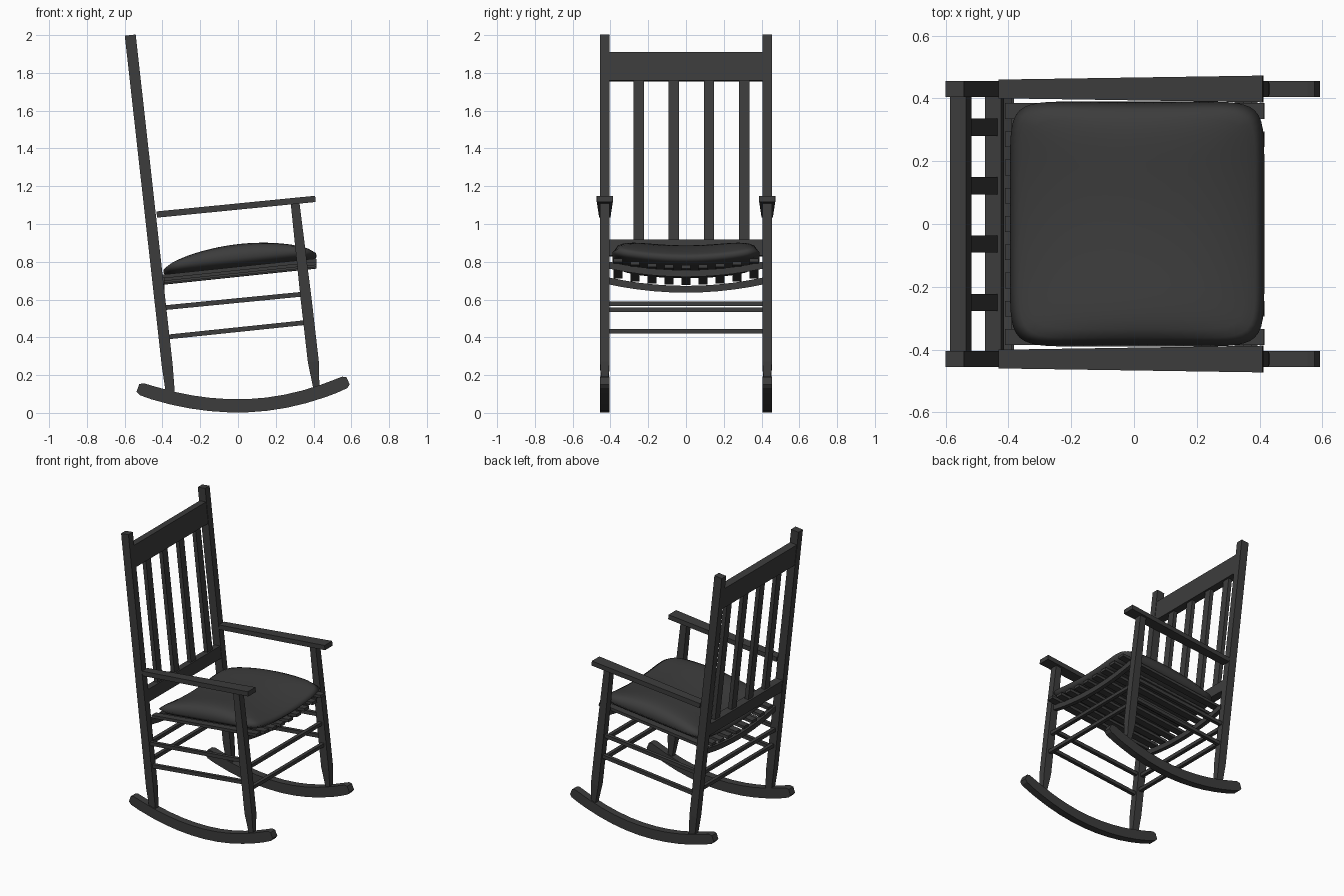
import bpy, bmesh
from mathutils import Vector

cube = bpy.data.objects.get("Cube")
if cube:
    bpy.data.objects.remove(cube)

charcoal = bpy.data.materials.new("charcoal_paint")
charcoal.use_nodes = True
colour = (0.045, 0.045, 0.045, 1)
charcoal.diffuse_color = colour
charcoal.node_tree.nodes["Principled BSDF"].inputs["Base Color"].default_value = colour

SIDE_Y = 0.43          # centre of posts, legs, arms and rockers
Y_AXIS, X_AXIS = Vector((0, 1, 0)), Vector((1, 0, 0))


def finish(name, bm):
    bmesh.ops.recalc_face_normals(bm, faces=bm.faces[:])
    mesh = bpy.data.meshes.new(name)
    bm.to_mesh(mesh)
    bm.free()
    mesh.materials.append(charcoal)
    obj = bpy.data.objects.new(name, mesh)
    bpy.context.collection.objects.link(obj)
    return obj


def beam(name, path, width, depth, side=Y_AXIS, scales=None):
    """Sweep a rectangle along a path; width runs along the side axis."""
    pts = [Vector(p) for p in path]
    scales = scales or [(1, 1)] * len(pts)
    bm = bmesh.new()
    rings = []
    for i, p in enumerate(pts):
        tangent = (pts[min(i + 1, len(pts) - 1)] - pts[max(i - 1, 0)]).normalized()
        normal = tangent.cross(side).normalized()
        across = normal.cross(tangent)
        a = across * width / 2 * scales[i][0]
        b = normal * depth / 2 * scales[i][1]
        rings.append([bm.verts.new(p + q) for q in (a + b, b - a, -a - b, a - b)])
    for r, s in zip(rings, rings[1:]):
        for k in range(4):
            bm.faces.new((r[k], r[(k + 1) % 4], s[(k + 1) % 4], s[k]))
    bm.faces.new(rings[0])
    bm.faces.new(rings[-1])
    return finish(name, bm)


def post_x(z):
    return -0.36 - 0.112 * (z - 0.12)


def leg_x(z):
    return 0.415 - 0.115 * (z - 0.13)


def seat_z(x, y):
    return 0.73 + 0.105 * x + 0.04 * (y / 0.39) ** 2


# Side frames
for label, sign in (("left", 1), ("right", -1)):
    y = sign * SIDE_Y
    beam("back_post_" + label, [(post_x(z), y, z) for z in (0.09, 0.25, 2.0)],
         0.05, 0.058, scales=[(0.7, 0.8), (1, 1), (1, 1)])
    beam("front_leg_" + label, [(leg_x(z), y, z) for z in (0.11, 0.27, 0.6, 1.11)],
         0.05, 0.058, scales=[(0.6, 0.5), (1, 1), (1, 1), (1, 0.8)])
    beam("armrest_" + label, [(-0.43, y, 1.05), (0.41, y, 1.133)],
         0.085, 0.033, scales=[(0.7, 1), (1, 1)])
    # Bowed rocker with softened ends
    xs = [-0.53, -0.51] + [-0.45 + 0.1 * i for i in range(10)] + [0.51, 0.565, 0.583]
    beam("rocker_" + label,
         [(x, y, 0.037 + (0.34 if x < 0 else 0.39) * x * x) for x in xs],
         0.052, 0.07, scales=[(1, 0.6)] + [(1, 0.95)] + [(1, 1)] * 11 + [(1, 0.95), (1, 0.6)])
    for level, z0, z1 in (("lower", 0.40, 0.48), ("upper", 0.555, 0.63)):
        beam("side_stretcher_%s_%s" % (level, label),
             [(post_x(z0), y, z0), (leg_x(z1), y, z1)], 0.025, 0.025)

# Cross stretchers
for name, where, z in (("front_lower", leg_x, 0.432), ("front_upper", leg_x, 0.578),
                       ("back_lower", post_x, 0.432), ("back_upper", post_x, 0.547)):
    beam("cross_stretcher_" + name, [(where(z), -0.42, z), (where(z), 0.42, z)],
         0.025, 0.024, side=X_AXIS)

# Backrest rails and slats, leaning with the posts
lean = Vector((1, 0, 0.112)).normalized()
for name, z, height in (("top_rail", 1.832, 0.15), ("lower_back_rail", 0.872, 0.085)):
    beam(name, [(post_x(z), -0.415, z), (post_x(z), 0.415, z)], 0.052, height, side=lean)
for i in range(4):
    y = -0.25 + 0.186 * i
    beam("back_slat_%d" % (i + 1), [(post_x(z), y, z) for z in (0.9, 1.77)], 0.055, 0.028)

# Dipped seat bearers and lengthwise seat slats
ys = [-0.415 + 0.083 * i for i in range(11)]
for name, x, drop in (("front_seat_bearer", 0.335, 0.027), ("back_seat_bearer", -0.405, 0.033)):
    beam(name, [(x, y, seat_z(x, y) - drop) for y in ys], 0.03, 0.036, side=X_AXIS)
for i in range(9):
    y = 0.09 * (i - 4)
    beam("seat_slat_%d" % (i + 1), [(x, y, seat_z(x, y)) for x in (-0.41, 0.415)], 0.05, 0.02)

# Padded cushion: upper and lower domes meeting at a seam
bm = bmesh.new()
for direction in (1, -1):
    grid = bmesh.ops.create_grid(bm, x_segments=28, y_segments=28, size=1)
    for v in grid["verts"]:
        u, w = v.co.x, v.co.y
        r = min(1, max(abs(u), abs(w)))
        norm = (abs(u) ** 9 + abs(w) ** 9) ** (1 / 9)
        s = r / norm if norm > 0 else 1
        u, w = u * s, w * s
        x, y = 0.01 + 0.405 * u, 0.39 * w
        edge = max(0, 1 - r ** 6) ** 0.5
        puff = 0.025 + 0.075 * (1 - u * u) if direction > 0 else 0.04
        v.co = (x, y, seat_z(x, y) + 0.05 + direction * puff * edge)
bmesh.ops.remove_doubles(bm, verts=bm.verts[:], dist=0.0005)
cushion = finish("seat_cushion", bm)
for poly in cushion.data.polygons:
    poly.use_smooth = True
